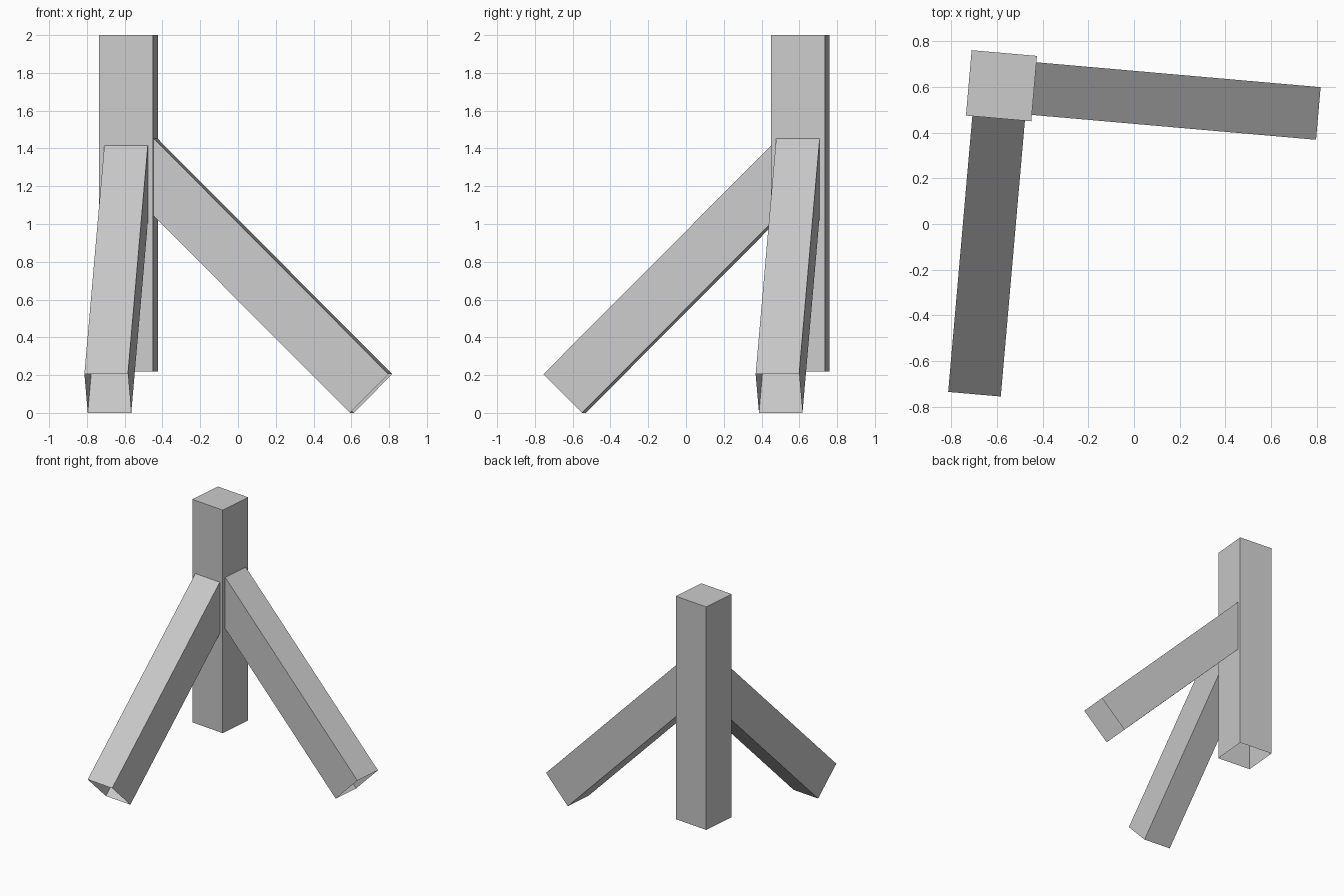
import bpy, bmesh
from math import radians
from mathutils import Matrix

if "Cube" in bpy.data.objects:
    bpy.data.objects.remove(bpy.data.objects["Cube"])

CENTRE = (-0.58, 0.605, 0)   # post axis
TURN = -5                    # whole frame is turned slightly
POST = 0.1435                # half width of post
HALF = 0.1155                # half width of brace
CUT = 0.205                  # run and rise of the square-cut brace foot


def tube(name, ring_a, ring_b, angle, cap_b=False):
    """Four-sided open tube between two matching rings."""
    bm = bmesh.new()
    a = [bm.verts.new(p) for p in ring_a]
    b = [bm.verts.new(p) for p in ring_b]
    for i in range(4):
        j = (i + 1) % 4
        bm.faces.new((a[i], a[j], b[j], b[i]))
    if cap_b:
        bm.faces.new(b)
    bm.transform(Matrix.Translation(CENTRE) @ Matrix.Rotation(radians(angle), 4, 'Z'))
    mesh = bpy.data.meshes.new(name)
    bm.to_mesh(mesh)
    bm.free()
    obj = bpy.data.objects.new(name, mesh)
    bpy.context.collection.objects.link(obj)


def brace(name, reach, angle):
    """45 degree brace: upright cut at the post, square cut at the foot."""
    top = CUT + reach - POST
    low = reach - CUT - POST

    def ring(upper, lower):
        return [(x, y, z) for (x, z), y in
                ((lower, -HALF), (lower, HALF), (upper, HALF), (upper, -HALF))]

    tube(name, ring((POST, top), (POST, low)),
         ring((reach, CUT), (reach - CUT, 0)), angle)


# Upright post, open underneath
square = [(-POST, -POST), (POST, -POST), (POST, POST), (-POST, POST)]
tube("post", [(x, y, 0.22) for x, y in square],
     [(x, y, 2.0) for x, y in square], TURN, cap_b=True)

# Two diagonal braces at right angles, open at their ends
brace("right_brace", 1.392, TURN)
brace("front_brace", 1.355, TURN - 90)
